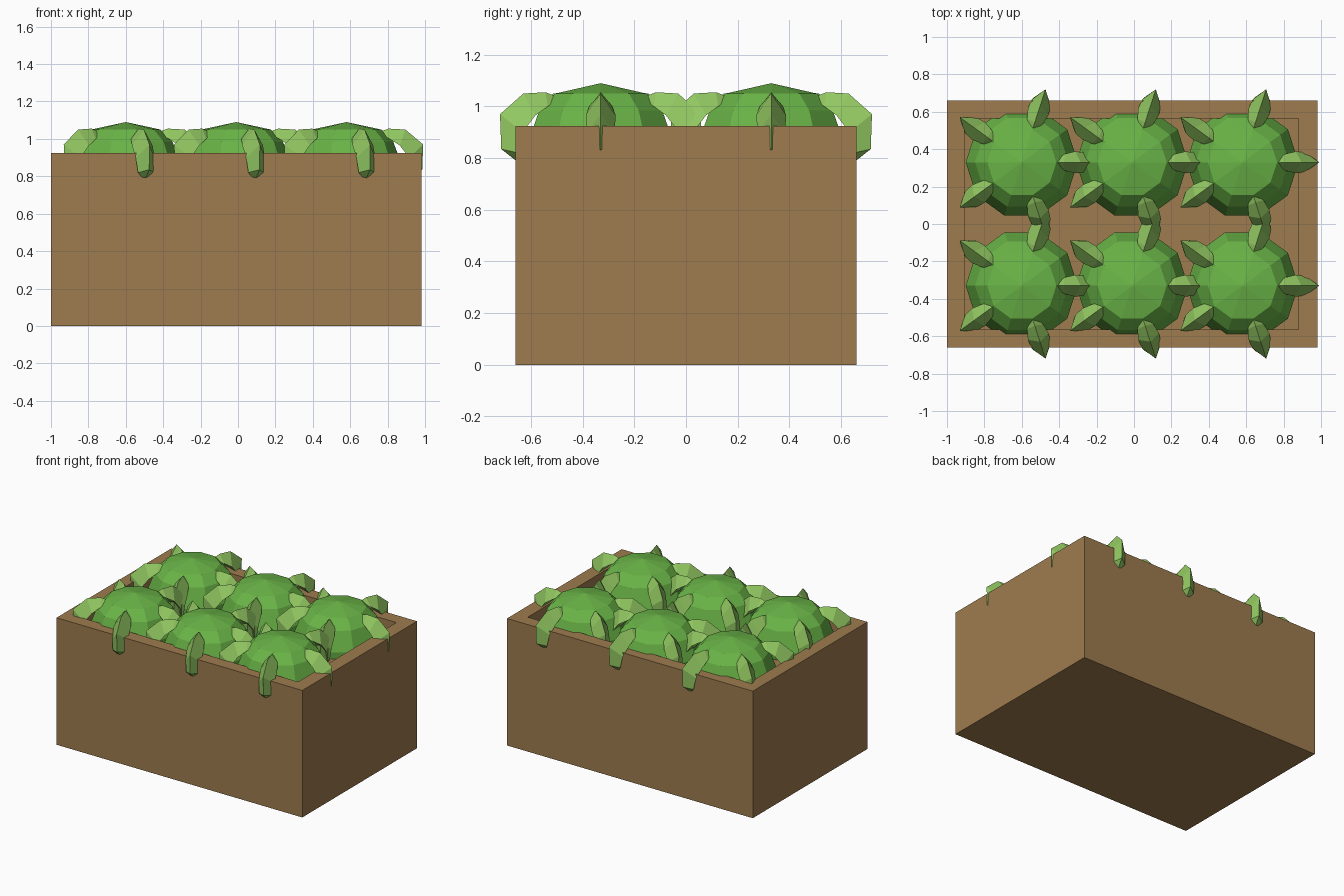
import bpy, bmesh
from math import cos, sin, tau

if "Cube" in bpy.data.objects:
    bpy.data.objects.remove(bpy.data.objects["Cube"])


def material(name, rgb):
    m = bpy.data.materials.new(name)
    m.diffuse_color = (*rgb, 1)
    m.use_nodes = True
    m.node_tree.nodes["Principled BSDF"].inputs["Base Color"].default_value = m.diffuse_color
    return m


WOOD = material("wood", (0.34, 0.2, 0.077))
GREEN = material("green", (0.144, 0.46, 0.063))
LIGHT = material("light_green", (0.29, 0.58, 0.122))


def make_object(name, bm, mat, loc=(0, 0, 0)):
    bmesh.ops.recalc_face_normals(bm, faces=bm.faces)
    me = bpy.data.meshes.new(name)
    bm.to_mesh(me)
    bm.free()
    me.materials.append(mat)
    ob = bpy.data.objects.new(name, me)
    ob.location = loc
    bpy.context.collection.objects.link(ob)
    return ob


def loft(bm, rings, cap_start=False, cap_end=False):
    rows = [[bm.verts.new(p) for p in ring] for ring in rings]
    n = len(rows[0])
    for a, b in zip(rows, rows[1:]):
        for i in range(n):
            j = (i + 1) % n
            bm.faces.new((a[i], a[j], b[j], b[i]))
    if cap_start:
        bm.faces.new(rows[0])
    if cap_end:
        bm.faces.new(rows[-1])


def rect(x0, x1, y, z):
    return [(x0, -y, z), (x1, -y, z), (x1, y, z), (x0, y, z)]


# Crate: outer walls, rim and recessed floor
bm = bmesh.new()
loft(bm, [rect(-1, 0.98, 0.66, 0), rect(-1, 0.98, 0.66, 0.925),
          rect(-0.905, 0.88, 0.565, 0.925), rect(-0.905, 0.88, 0.565, 0.8)], True, True)
make_object("crate", bm, WOOD)

# Head profile (radius, height) and leaf sections (rib r, rib z, edge r, edge z, half width)
HEAD = [(0.185, 1.05), (0.25, 0.985), (0.3, 0.85), (0.29, 0.7), (0.18, 0.55)]
LEAF = [(0.17, 1.035, 0.175, 1.03, 0.006), (0.225, 1.055, 0.23, 1.0, 0.045),
        (0.315, 1.05, 0.285, 0.965, 0.058), (0.41, 0.97, 0.335, 0.9, 0.053),
        (0.405, 0.835, 0.35, 0.82, 0.045), (0.345, 0.79, 0.34, 0.795, 0.02)]


def head_mesh():
    bm = bmesh.new()
    loft(bm, [[(r * cos(tau * i / 10), r * sin(tau * i / 10), z) for i in range(10)]
              for r, z in HEAD], cap_end=True)
    # Pointed crown
    bm.verts.ensure_lookup_table()
    crown = bm.verts.new((0, 0, 1.09))
    ring = bm.verts[:10]
    for i in range(10):
        bm.faces.new((ring[i], ring[(i + 1) % 10], crown))
    return bm


def leaves_mesh():
    bm = bmesh.new()
    for k in range(5):
        c, s = cos(tau * k / 5), sin(tau * k / 5)

        def at(r, t, z):
            return (r * c - t * s, r * s + t * c, z)
        loft(bm, [[at(er, -w, ez), at(r, 0, z), at(er, w, ez)]
                  for r, z, er, ez, w in LEAF], True, True)
    return bm


# Six leafy heads in two rows
for x in (-0.6, -0.01, 0.58):
    for y in (-0.33, 0.33):
        make_object("head", head_mesh(), GREEN, (x, y, 0))
        make_object("head_leaves", leaves_mesh(), LIGHT, (x, y, 0))
